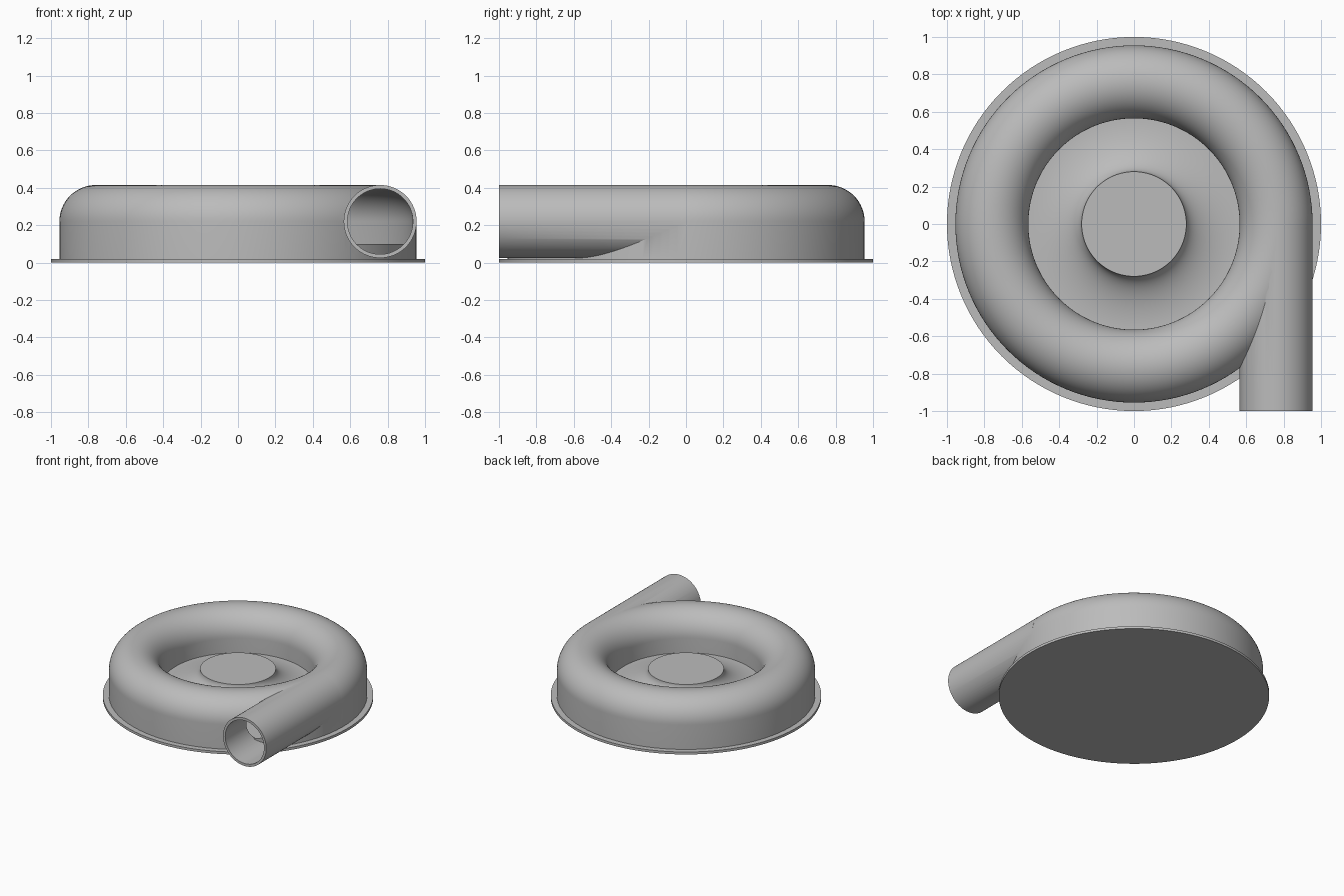
import bpy, bmesh, math
from mathutils import Matrix, Vector

if "Cube" in bpy.data.objects:
    bpy.data.objects.remove(bpy.data.objects["Cube"], do_unlink=True)

RING, TUBE, MID_Z = 0.76, 0.195, 0.22   # volute centre line, tube radius, tube height
WALL, BASE_Z, FLOOR_Z = 0.02, 0.02, 0.1

grey = bpy.data.materials.new("light_grey")
grey.use_nodes = True
grey.diffuse_color = (0.5, 0.5, 0.5, 1)
grey.node_tree.nodes["Principled BSDF"].inputs["Base Color"].default_value = (0.5, 0.5, 0.5, 1)


def make_object(name, bm):
    bmesh.ops.remove_doubles(bm, verts=bm.verts, dist=1e-5)
    bmesh.ops.recalc_face_normals(bm, faces=bm.faces)
    mesh = bpy.data.meshes.new(name)
    bm.to_mesh(mesh)
    bm.free()
    obj = bpy.data.objects.new(name, mesh)
    bpy.context.collection.objects.link(obj)
    mesh.materials.append(grey)
    return obj


def lathe(name, profile, closed=False, steps=128):
    """Spin an (r, z) profile around the z axis."""
    bm = bmesh.new()
    verts = [bm.verts.new((r, 0, z)) for r, z in profile]
    pairs = list(zip(verts, verts[1:]))
    if closed:
        pairs.append((verts[-1], verts[0]))
    edges = [bm.edges.new(p) for p in pairs]
    bmesh.ops.spin(bm, geom=verts + edges, cent=(0, 0, 0), axis=(0, 0, 1),
                   angle=math.tau, steps=steps, use_duplicate=False)
    return make_object(name, bm)


def arch(radius, bottom, steps=32):
    """Half-round top over straight sides, as a closed section."""
    arc = [(RING - radius * math.cos(math.pi * i / steps),
            MID_Z + radius * math.sin(math.pi * i / steps)) for i in range(steps + 1)]
    return [(RING - radius, bottom)] + arc + [(RING + radius, bottom)]


def rod(name, radius, y0, y1):
    """Cylinder along y on the outlet axis."""
    bm = bmesh.new()
    place = Matrix.Translation((RING, (y0 + y1) / 2, MID_Z)) @ Matrix.Rotation(math.pi / 2, 4, "X")
    bmesh.ops.create_cone(bm, cap_ends=True, segments=64, radius1=radius, radius2=radius,
                          depth=y1 - y0, matrix=place)
    return make_object(name, bm)


def combine(target, other, operation):
    mod = target.modifiers.new(operation.title(), "BOOLEAN")
    mod.operation, mod.object, mod.solver = operation, other, "EXACT"
    bpy.context.view_layer.objects.active = target
    bpy.ops.object.modifier_apply(modifier=mod.name)
    bpy.data.objects.remove(other, do_unlink=True)


# Base flange
base = lathe("base_flange", [(0, 0), (1, 0), (1, BASE_Z), (0, BASE_Z)])

# Hollow volute housing with its tangential outlet pipe
housing = lathe("volute_housing", arch(TUBE, BASE_Z), closed=True)
combine(housing, rod("outlet_pipe", TUBE, -1, -0.03), "UNION")
combine(housing, lathe("cavity", arch(TUBE - WALL, 0.01), closed=True), "DIFFERENCE")
combine(housing, rod("bore", TUBE - WALL, -1.1, -0.03), "DIFFERENCE")

# Inner floor rising in a flare to the flat hub
HUB_R, HUB_Z, FLARE_R = 0.28, 0.235, RING - TUBE
flare = []
for i in range(25):
    a = math.pi / 2 * i / 24
    flare.append((FLARE_R - (FLARE_R - HUB_R) * math.cos(a),
                  HUB_Z - (HUB_Z - FLOOR_Z) * math.sin(a)))
hub = lathe("hub_and_floor", [(0, HUB_Z)] + flare +
            [(0.945, FLOOR_Z), (0.945, 0.015), (0, 0.015)])

# Smooth shading with sharp rims
bpy.ops.object.select_all(action="DESELECT")
for obj in (base, housing, hub):
    obj.select_set(True)
bpy.context.view_layer.objects.active = housing
bpy.ops.object.shade_smooth_by_angle(angle=math.radians(30))
